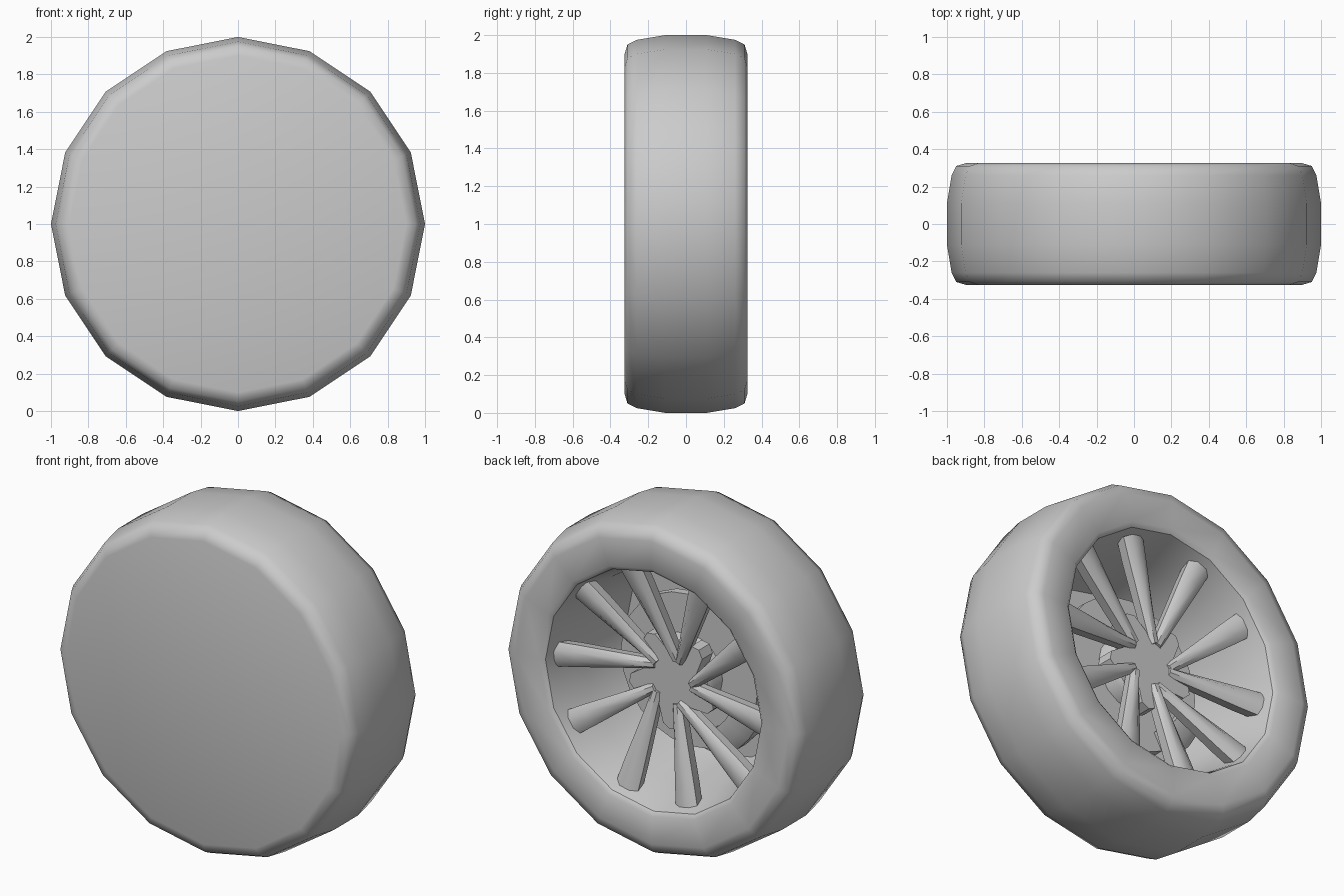
import bpy, bmesh, math
from mathutils import Vector

if "Cube" in bpy.data.objects:
    bpy.data.objects.remove(bpy.data.objects["Cube"])

C = Vector((0, 0, 1))          # wheel centre


def pol(r, deg, y):
    a = math.radians(deg)
    return Vector((r * math.cos(a), y, r * math.sin(a))) + C


def finish(bm, name, angle=40):
    bmesh.ops.remove_doubles(bm, verts=bm.verts, dist=1e-5)
    bmesh.ops.recalc_face_normals(bm, faces=bm.faces)
    me = bpy.data.meshes.new(name)
    bm.to_mesh(me)
    bm.free()
    ob = bpy.data.objects.new(name, me)
    bpy.context.collection.objects.link(ob)
    bpy.ops.object.select_all(action='DESELECT')
    ob.select_set(True)
    bpy.context.view_layer.objects.active = ob
    bpy.ops.object.shade_smooth_by_angle(angle=math.radians(angle))
    return ob


def lathe(name, profile, n, angle=40):
    """Spin (radius, y) points about the wheel axle."""
    bm = bmesh.new()
    vs = [bm.verts.new(pol(r, 0, y)) for r, y in profile]
    es = [bm.edges.new(p) for p in zip(vs, vs[1:])]
    bmesh.ops.spin(bm, geom=vs + es, cent=C, axis=(0, 1, 0),
                   angle=2 * math.pi, steps=n, use_merge=True)
    bmesh.ops.dissolve_degenerate(bm, edges=bm.edges, dist=1e-5)
    return finish(bm, name, angle)


# tyre with closed front, and the rim barrel inside it
lathe("tire", [(0, -.325), (.90, -.325), (.95, -.31), (.975, -.26), (1, -.11),
               (1, .11), (.975, .26), (.95, .31), (.90, .325), (.735, .325),
               (.71, .305)], 16, 50)
lathe("rim_barrel", [(.71, .305), (.695, .25), (.65, .05), (.62, -.2),
                     (.60, -.29), (0, -.29)], 16)

# brake disc and axle
lathe("brake_disc", [(0, -.03), (.45, -.03), (.45, -.08), (0, -.08)], 24)
lathe("axle", [(0, .08), (.2, .08), (.22, .05), (.22, -.29)], 16)

# brake caliper hugging the disc
bm = bmesh.new()
rings = []
for d in (205, 217, 229, 241):
    rings.append([bm.verts.new(pol(r, d, y)) for r, y in
                  ((.34, .02), (.44, .02), (.50, -.02), (.50, -.10), (.34, -.12))])
for a, b in zip(rings, rings[1:]):
    for i in range(5):
        j = (i + 1) % 5
        bm.faces.new((a[i], a[j], b[j], b[i]))
bm.faces.new(rings[0])
bm.faces.new(rings[-1])
finish(bm, "brake_caliper")

# star-shaped hub plate whose notches meet the spoke pairs
bm = bmesh.new()
outline = []
for k in range(5):
    t = 36 + 72 * k
    outline += [(.13, t), (.27, t + 10), (.29, t + 20), (.27, t + 30)]
top = [bm.verts.new(pol(r, a, .135)) for r, a in outline]
face = bm.faces.new(top)
ext = bmesh.ops.extrude_face_region(bm, geom=[face], use_keep_orig=True)
for v in ext["geom"]:
    if isinstance(v, bmesh.types.BMVert):
        v.co.y -= .10
finish(bm, "hub_plate")


def spoke(name, start, end, w0, w1):
    """Tapered blade, narrow at the hub and wide at the rim."""
    bm = bmesh.new()
    d = (end - start).normalized()
    side = d.cross(Vector((0, 1, 0))).normalized()
    rings = []
    for f, w, depth in ((0, w0, .07), (.35, w0 * .65 + w1 * .35, .08),
                        (.8, w1 * .9, .09), (1, w1, .09)):
        p = start.lerp(end, f)
        c = .28 * w
        section = ((-w / 2, -.022), (-w / 2 + c, 0), (w / 2 - c, 0), (w / 2, -.022),
                   (w * .4, -depth), (-w * .4, -depth))
        rings.append([bm.verts.new(p + side * s + Vector((0, y, 0))) for s, y in section])
    for a, b in zip(rings, rings[1:]):
        for i in range(6):
            j = (i + 1) % 6
            bm.faces.new((a[i], a[j], b[j], b[i]))
    bm.faces.new(rings[0])
    bm.faces.new(rings[-1])
    return finish(bm, name)


# five V-shaped pairs of spokes, swept to one side
for k in range(5):
    t = 36 + 72 * k
    spoke(f"spoke_a_{k}", pol(.13, t + 4, .15), pol(.69, t + 4, .255), .055, .145)
    spoke(f"spoke_b_{k}", pol(.13, t - 4, .15), pol(.69, t - 35, .255), .055, .145)
